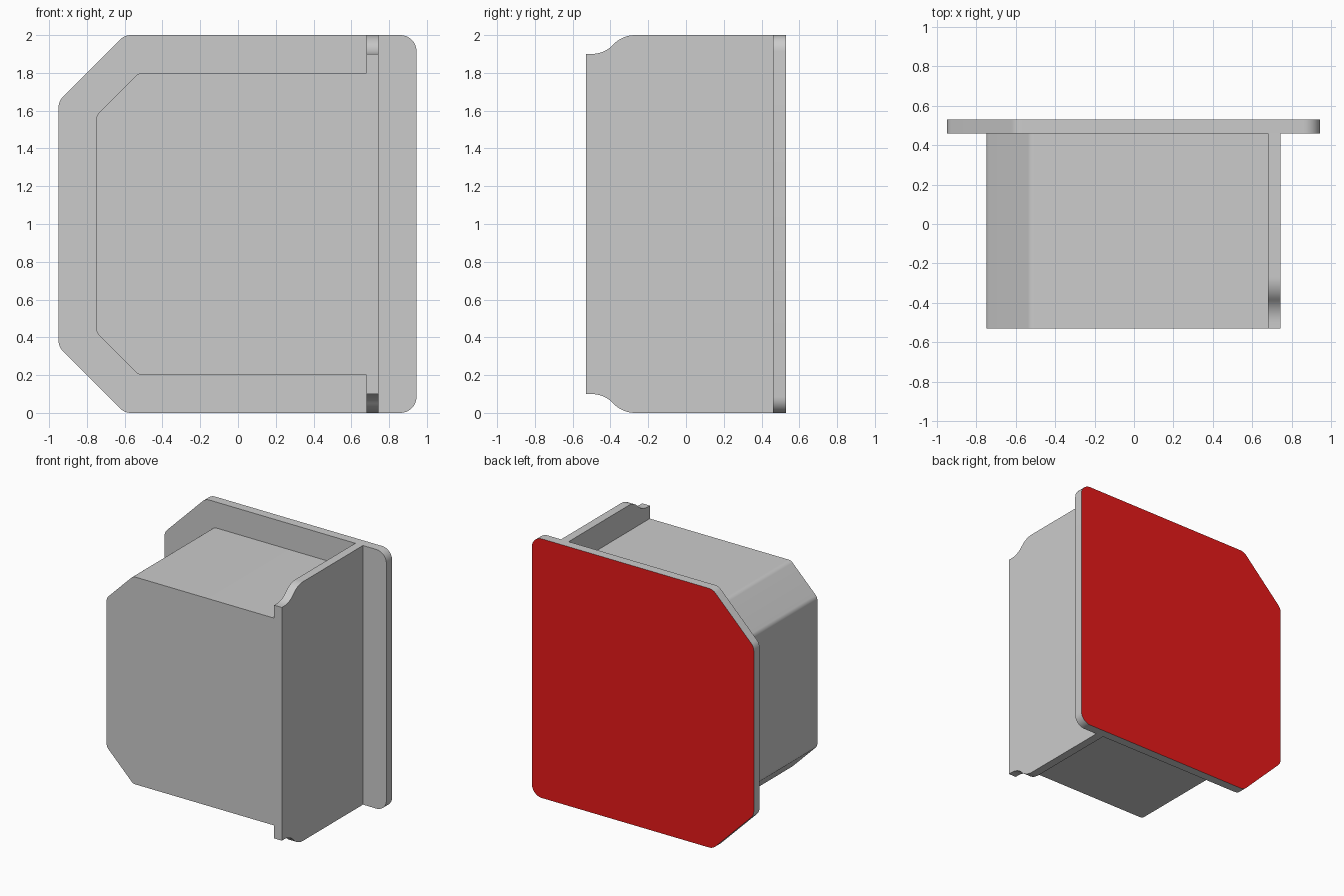
import bpy, bmesh, math
from mathutils import Vector

if "Cube" in bpy.data.objects:
    bpy.data.objects.remove(bpy.data.objects["Cube"])


def rounded(corners, steps=8):
    """Outline from (u, v, radius) corners, each filleted with an arc."""
    out = []
    n = len(corners)
    for i, (u, v, r) in enumerate(corners):
        p = Vector((u, v))
        if r == 0:
            out.append(p)
            continue
        a = (Vector(corners[i - 1][:2]) - p).normalized()
        b = (Vector(corners[(i + 1) % n][:2]) - p).normalized()
        half = a.angle(b) / 2
        centre = p + (a + b).normalized() * (r / math.sin(half))
        t = r / math.tan(half)
        start, end = p + a * t - centre, p + b * t - centre
        sweep = start.angle(end)
        for k in range(steps + 1):
            f = k / steps
            q = (start * math.sin((1 - f) * sweep) + end * math.sin(f * sweep)) / math.sin(sweep)
            out.append(centre + q)
    return out


def prism(name, outline, to_3d, lo, hi):
    """Extrude a 2D outline between lo and hi along the remaining axis."""
    bm = bmesh.new()
    face = bm.faces.new([bm.verts.new(to_3d(p, lo)) for p in outline])
    move = Vector(to_3d(Vector((0, 0)), hi)) - Vector(to_3d(Vector((0, 0)), lo))
    ext = bmesh.ops.extrude_face_region(bm, geom=[face], use_keep_orig=True)
    bmesh.ops.translate(bm, vec=move, verts=[g for g in ext["geom"] if isinstance(g, bmesh.types.BMVert)])
    bmesh.ops.recalc_face_normals(bm, faces=bm.faces)
    mesh = bpy.data.meshes.new(name)
    bm.to_mesh(mesh)
    bm.free()
    obj = bpy.data.objects.new(name, mesh)
    bpy.context.collection.objects.link(obj)
    return obj


def mirrored(half):
    """Complete a symmetric outline about z = 1."""
    return half + [(u, 2 - v, r) for u, v, r in reversed(half)]


def along_y(p, d):
    return (p.x, d, p.y)


def along_x(p, d):
    return (d, p.x, p.y)


# Back plate with a red rear face
plate = prism("back_plate", rounded(mirrored([
    (0.945, 2, 0.085), (-0.6, 2, 0.08), (-0.95, 1.65, 0.08)])), along_y, 0.46, 0.53)
red = bpy.data.materials.new("red")
red.diffuse_color = (0.8, 0.01, 0.01, 1)
red.use_nodes = True
red.node_tree.nodes["Principled BSDF"].inputs["Base Color"].default_value = red.diffuse_color
plate.data.materials.append(None)
plate.data.materials.append(red)
for poly in plate.data.polygons:
    if poly.normal.y > 0.9:
        poly.material_index = 1

# Chamfered block and its tall side flange, extruded as one profile
body = prism("body_with_flange", rounded(mirrored([
    (0.745, 2, 0), (0.68, 2, 0), (0.68, 1.8, 0),
    (-0.525, 1.8, 0.05), (-0.75, 1.575, 0.05)])), along_y, -0.53, 0.46)

# S-curved notches at both front ends of the flange
y0, y1, drop = -0.50, -0.27, 0.10
angle = 2 * math.atan(drop / (y1 - y0))
radius = (y1 - y0) / 2 / math.sin(angle)
arc = [angle * k / 10 for k in range(11)]
curve = [(y0 + radius * math.sin(a), 1.9 + radius * (1 - math.cos(a))) for a in arc]
curve += [(y1 - radius * math.sin(a), 2 - radius * (1 - math.cos(a))) for a in reversed(arc[:-1])]
notch = [(-0.6, 1.9)] + curve + [(y1, 2.1), (-0.6, 2.1)]
for label, flip in (("top", False), ("bottom", True)):
    pts = [Vector((y, 2 - z if flip else z)) for y, z in notch]
    cutter = prism(label + "_notch_cutter", pts, along_x, 0.6, 0.8)
    cutter.hide_render = True
    mod = body.modifiers.new(label + "_notch", "BOOLEAN")
    mod.operation = "DIFFERENCE"
    mod.solver = "EXACT"
    mod.object = cutter
    bpy.context.view_layer.objects.active = body
    bpy.ops.object.modifier_apply(modifier=mod.name)
    bpy.data.objects.remove(cutter)

# Smooth the fillets, keep the edges sharp
for obj in (plate, body):
    bpy.ops.object.select_all(action="DESELECT")
    obj.select_set(True)
    bpy.context.view_layer.objects.active = obj
    bpy.ops.object.shade_smooth_by_angle(angle=math.radians(30))
